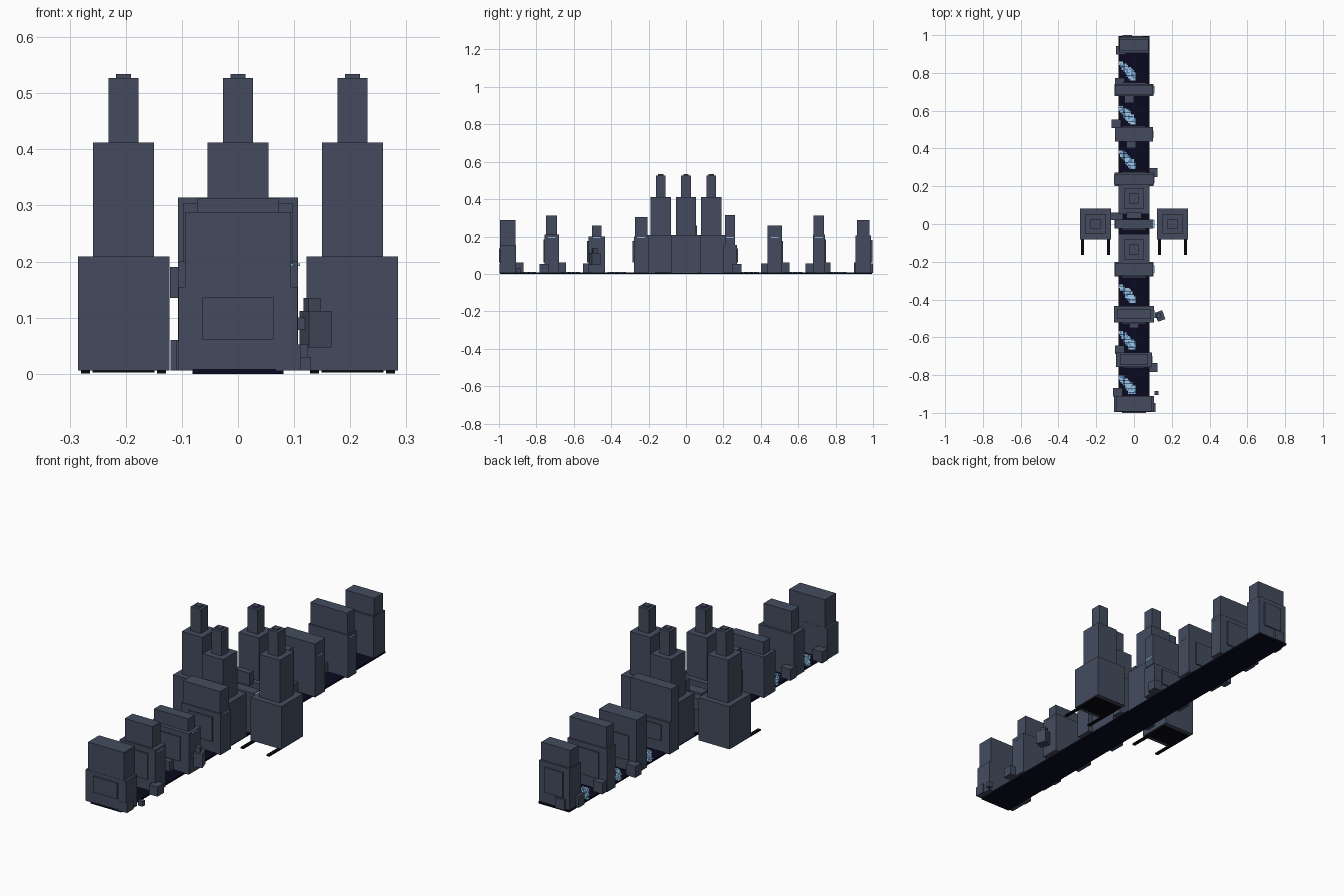
import bpy, bmesh, random
from mathutils import Matrix, Vector

if "Cube" in bpy.data.objects:
    bpy.data.objects.remove(bpy.data.objects["Cube"])

random.seed(4)


def material(name, rgb):
    m = bpy.data.materials.new(name)
    m.diffuse_color = (*rgb, 1)
    m.use_nodes = True
    m.node_tree.nodes["Principled BSDF"].inputs["Base Color"].default_value = m.diffuse_color
    return m


SLATE = material("slate", (0.056, 0.071, 0.112))
NAVY = material("dark navy", (0.003, 0.003, 0.014))
BLACK = material("black", (0.003, 0.003, 0.006))
PALE = material("pale blue", (0.34, 0.60, 0.80))
BLUE = material("mid blue", (0.10, 0.24, 0.48))


def block(x, y, w, d, z0, z1, turn=0.0):
    """Placement of a cube: centre x and y, full width and depth, height range."""
    return (Matrix.Translation(Vector((x, y, (z0 + z1) / 2)))
            @ Matrix.Rotation(turn, 4, 'Z') @ Matrix.Diagonal((w, d, z1 - z0, 1)))


def build(name, mat, blocks):
    bm = bmesh.new()
    for b in blocks:
        bmesh.ops.create_cube(bm, size=1, matrix=b)
    me = bpy.data.meshes.new(name)
    bm.to_mesh(me)
    bm.free()
    me.materials.append(mat)
    ob = bpy.data.objects.new(name, me)
    bpy.context.collection.objects.link(ob)
    return ob


# Long water channel
build("channel", NAVY, [block(0, 0, 0.162, 1.99, 0, 0.009)])


# Stepped towers
def tower(name, x, y):
    widths, levels = (0.163, 0.108, 0.053, 0.027), (0.006, 0.209, 0.412, 0.527, 0.534)
    build(name, SLATE, [block(x, y, w, w, a, b)
                        for w, a, b in zip(widths, levels, levels[1:])])


for side, s in (("left", -1), ("right", 1)):
    x = 0.204 * s
    tower("tower_" + side, x, 0)
    # Runners and underside plate below each outer tower
    build("runners_" + side, BLACK, [block(x + t * 0.068, -0.052, 0.016, 0.225, 0.001, 0.007)
                                     for t in (-1, 1)])
    build("underside_" + side, BLACK, [block(x, 0, 0.11, 0.12, 0.002, 0.007)])
for end, s in (("front", -1), ("back", 1)):
    tower("tower_" + end, 0, 0.135 * s)


# Gate slabs: a wide body with a top block and a raised panel on the outer face
def gate(name, y, depth, shoulder, top, top_width=0.195, top_depth=0.054, width=0.208):
    out = 1 if y > 0 else -1
    panel = block(0, y + out * depth / 2, width * 0.6, 0.012, 0.06, shoulder * 0.88)
    build(name, SLATE, [block(0, y, width, depth, 0.006, shoulder),
                        block(0, y, top_width, top_depth, shoulder, top), panel])
    if abs(y) < 0.9:  # pale trim on the right end
        build(name + "_trim", PALE, [block(width / 2, y, 0.008, 0.04, 0.192, 0.197)])


gate("gate_1", -0.952, 0.085, 0.155, 0.288, 0.189, 0.083, 0.212)
gate("gate_2", -0.718, 0.078, 0.21, 0.312, 0.146, 0.059, 0.188)
gate("gate_3", -0.478, 0.089, 0.2, 0.26, 0.18, 0.05, 0.213)
gate("gate_4", -0.24, 0.078, 0.2, 0.304, top_depth=0.067)
gate("gate_5", 0.0, 0.05, 0.19, 0.2, 0.2, 0.05)
gate("gate_6", 0.236, 0.072, 0.155, 0.314, 0.214)
gate("gate_7", 0.475, 0.077, 0.2, 0.26, 0.2, 0.077, 0.2)
gate("gate_8", 0.71, 0.064, 0.21, 0.312)
gate("gate_9", 0.948, 0.084, 0.205, 0.288, 0.152, 0.065, 0.16)


# Low blocks at the feet of the gates
def feet(name, width, depth, height, spots):
    build(name, SLATE, [block(x, y, width, depth, 0.006, height) for x, y in spots])


feet("left_feet", 0.05, 0.045, 0.06,
     [(-0.085, -0.89), (-0.075, -0.665), (-0.095, 0.53), (-0.075, 0.75), (-0.07, 0.92)])
feet("right_feet", 0.045, 0.048, 0.052, [(0.102, -0.76), (0.102, 0.272), (0.09, -0.972)])
feet("middle_feet", 0.05, 0.04, 0.055,
     [(0, -0.53), (-0.025, 0.66), (-0.035, 0.98), (-0.015, 0.422)])
feet("small_foot", 0.022, 0.02, 0.03, [(0.119, -0.895)])

# Raised ledges by the middle gate
build("ledges", SLATE, [block(-0.09, 0.04, 0.062, 0.04, 0.135, 0.19),
                        block(0, 0.045, 0.08, 0.03, 0.2, 0.26)])

# Turned box beside the third gate, with its lid and bracket
build("turned_box", SLATE, [block(0.138, -0.487, 0.042, 0.05, 0.047, 0.112, 0.35),
                            block(0.132, -0.487, 0.023, 0.025, 0.112, 0.135, 0.35),
                            block(0.115, -0.486, 0.03, 0.022, 0.078, 0.1)])

# Splashes of pale water: flecks gathered along a diagonal streak
light, dark = [], []
for cy in (0.81, 0.575, 0.34, -0.37, -0.615, -0.85):
    for i in range(11):
        for j in range(11):
            u, v = i / 10, j / 10
            if abs(u + v - 1) < 0.35 * min(1, 0.35 + u) + 0.1 * random.random():
                fleck = block(-0.078 + 0.083 * u, cy - 0.045 + 0.09 * v,
                              0.0076, 0.008, 0.008, 0.0105)
                (light if random.random() < 0.62 else dark).append(fleck)
build("splash_light", PALE, light)
build("splash_mid", BLUE, dark)
